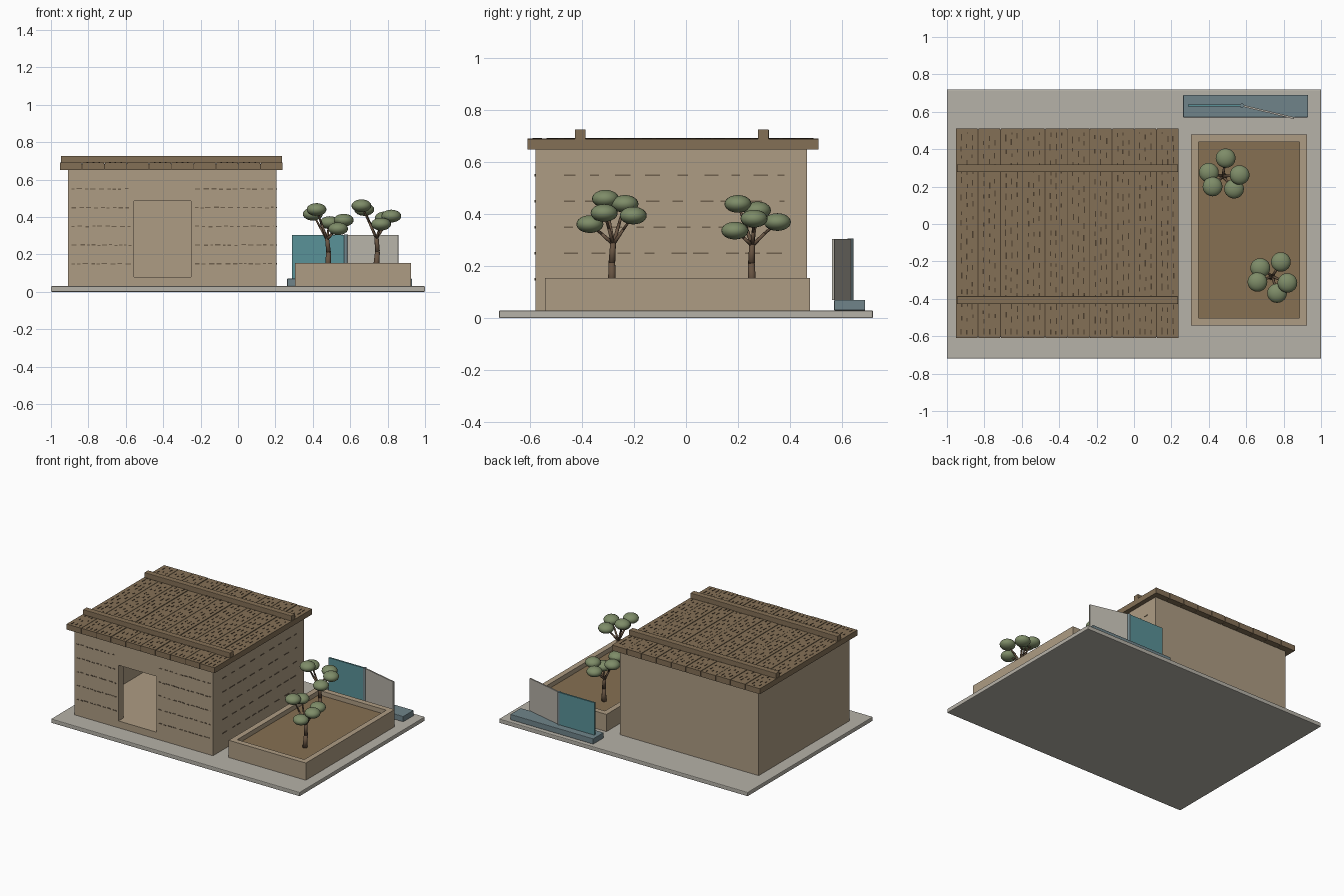
import bpy, bmesh, math, random
from mathutils import Vector, Matrix

random.seed(4)
if "Cube" in bpy.data.objects:
    bpy.data.objects.remove(bpy.data.objects["Cube"], do_unlink=True)


def material(name, r, g, b):
    lin = [((c / 255 + 0.055) / 1.055) ** 2.4 for c in (r, g, b)] + [1.0]
    m = bpy.data.materials.new(name)
    m.use_nodes = True
    m.diffuse_color = lin
    m.node_tree.nodes["Principled BSDF"].inputs["Base Color"].default_value = lin
    return m


STONE = material("pale stone", 182, 178, 168)
CLAY = material("clay tan", 174, 156, 131)
JOINT = material("joint brown", 112, 97, 78)
WOOD = material("roof wood", 132, 112, 86)
GRAIN = material("wood grain", 76, 62, 46)
SOIL = material("soil brown", 134, 112, 82)
BARK = material("bark brown", 104, 84, 66)
LEAF = material("leaf green", 126, 140, 104)
TEAL = material("teal", 90, 146, 152)
STEEL = material("blue grey", 112, 132, 138)


def add_box(bm, x, y, z):
    """Box between (low, high) pairs on each axis."""
    size = [b - a for a, b in (x, y, z)]
    mid = [(a + b) / 2 for a, b in (x, y, z)]
    bmesh.ops.create_cube(bm, size=1, matrix=Matrix.Translation(mid) @ Matrix.Diagonal((*size, 1)))


def finish(name, bm, mat, bevel=0, smooth=False):
    me = bpy.data.meshes.new(name)
    bm.to_mesh(me)
    bm.free()
    ob = bpy.data.objects.new(name, me)
    bpy.context.collection.objects.link(ob)
    me.materials.append(mat)
    if smooth:
        me.polygons.foreach_set("use_smooth", [True] * len(me.polygons))
    if bevel:
        mod = ob.modifiers.new("Bevel", "BEVEL")
        mod.width, mod.segments = bevel, 2
    return ob


def box(name, x, y, z, mat, bevel=0):
    bm = bmesh.new()
    add_box(bm, x, y, z)
    return finish(name, bm, mat, bevel)


def carve(target, x, y, z):
    """Cut a box-shaped hollow out of the target."""
    cutter = box("cutter", x, y, z, target.data.materials[0])
    cutter.hide_render = True
    mod = target.modifiers.new("Carve", "BOOLEAN")
    mod.operation, mod.solver, mod.object = "DIFFERENCE", "EXACT", cutter
    bpy.context.view_layer.objects.active = target
    bpy.ops.object.modifier_apply(modifier=mod.name)
    bpy.data.objects.remove(cutter, do_unlink=True)


def add_tube(bm, points, radii, sides=10):
    """Tapered round limb through a few points."""
    for a, b, ra, rb in zip(points, points[1:], radii, radii[1:]):
        a, b = Vector(a), Vector(b)
        d = b - a
        rot = d.to_track_quat("Z", "Y").to_matrix().to_4x4()
        bmesh.ops.create_cone(bm, cap_ends=True, segments=sides, radius1=ra, radius2=rb,
                              depth=d.length, matrix=Matrix.Translation((a + b) / 2) @ rot)


# Ground slab
box("ground_slab", (-1, 1), (-.72, .72), (0, .03), STONE, .005)

# House shell: hollow room with a front doorway
house = box("house_walls", (-.91, .205), (-.58, .465), (.03, .655), CLAY)
carve(house, (-.855, .15), (-.525, .41), (.08, .7))
carve(house, (-.555, -.25), (-.65, -.5), (.08, .485))

# Broken joint lines on the front and right walls
bm = bmesh.new()


def dashes(lo, hi, long, gap):
    t = lo
    while t < hi:
        end = min(hi, t + random.uniform(.6, 1.2) * long)
        yield t, end
        t = end + random.uniform(.4, 1.4) * gap


for row in range(5):
    z = .15 + row * .1
    for lo, hi in ((-.89, -.57), (-.23, .19)):
        for a, b in dashes(lo, hi, .025, .015):
            h = z + random.uniform(-.002, .002)
            add_box(bm, (a, b), (-.583, -.575), (h - .003, h + .003))
    for a, b in dashes(-.47, .38, .05, .05):
        add_box(bm, (.2, .208), (a, b), (z - .003, z + .003))
finish("wall_joints", bm, JOINT)

# Roof planks with short grain marks
planks, grain = bmesh.new(), bmesh.new()
count, left, right = 10, -.953, .24
step = (right - left) / count
for i in range(count):
    x0 = left + i * step
    top = .69 + (i % 3) * .001
    add_box(planks, (x0 + .002, x0 + step - .002), (-.61, .51), (.65, top))
    for j in range(3):
        for a, b in dashes(-.59, .49, .03, .045):
            x = x0 + step * (j + 1) / 4 + random.uniform(-.003, .003)
            add_box(grain, (x - .003, x + .003), (a, b), (top - .002, top + .002))
finish("roof_planks", planks, WOOD)
finish("plank_grain", grain, GRAIN)

# Dark gap filler beneath the plank joints
box("roof_underlay", (left + .01, right - .01), (-.605, .505), (.653, .684), GRAIN)

# Roof battens
for name, y in (("front_batten", -.407), ("back_batten", .298)):
    box(name, (-.947, .235), (y - .021, y + .021), (.685, .727), WOOD, .003)

# Planter with soil
planter = box("planter", (.305, .925), (-.542, .478), (.03, .155), CLAY)
carve(planter, (.345, .885), (-.502, .438), (.06, .2))
box("planter_soil", (.343, .887), (-.504, .44), (.055, .122), SOIL)


# Trees: bent trunk, one branch to each leaf cluster
def tree(name, base, fork, clusters):
    wood, leaves = bmesh.new(), bmesh.new()
    base, fork = Vector(base), Vector(fork)
    bend = base.lerp(fork, .55) + Vector((.007, -.003, 0))
    add_tube(wood, (base, bend, fork), (.017, .013, .011))
    for c in clusters:
        c = Vector(c)
        mid = fork.lerp(c, .5) + Vector((0, 0, -.006))
        add_tube(wood, (fork - Vector((0, 0, .015)), mid, c), (.008, .006, .004), 8)
        bmesh.ops.create_uvsphere(leaves, u_segments=20, v_segments=12, radius=1,
                                  matrix=Matrix.Translation(c) @ Matrix.Diagonal((.053, .052, .034, 1)))
    finish(name + "_trunk", wood, BARK, smooth=True)
    finish(name + "_leaves", leaves, LEAF, smooth=True)


tree("back_tree", (.48, .255, .11), (.475, .255, .295),
     ((.42, .2, .44), (.40, .275, .415), (.565, .262, .383), (.49, .352, .37), (.535, .188, .337)))
tree("front_tree", (.737, -.285, .11), (.74, -.28, .3),
     ((.66, -.31, .46), (.82, -.315, .405), (.765, -.37, .362), (.675, -.235, .44), (.785, -.203, .395)))

# Folding screen on a low base behind the planter
box("screen_base", (.263, .93), (.57, .69), (.03, .07), STEEL, .003)
box("teal_panel", (.29, .57), (.627, .639), (.07, .305), TEAL)
bm = bmesh.new()
add_tube(bm, ((.577, .633, .06), (.577, .633, .307)), (.011, .011), 16)
finish("hinge_post", bm, STEEL)
bm = bmesh.new()
add_box(bm, (.005, .287), (-.005, .005), (.07, .305))
panel = finish("pale_panel", bm, STONE)
panel.location = (.577, .633, 0)
panel.rotation_euler.z = math.radians(-13.5)
